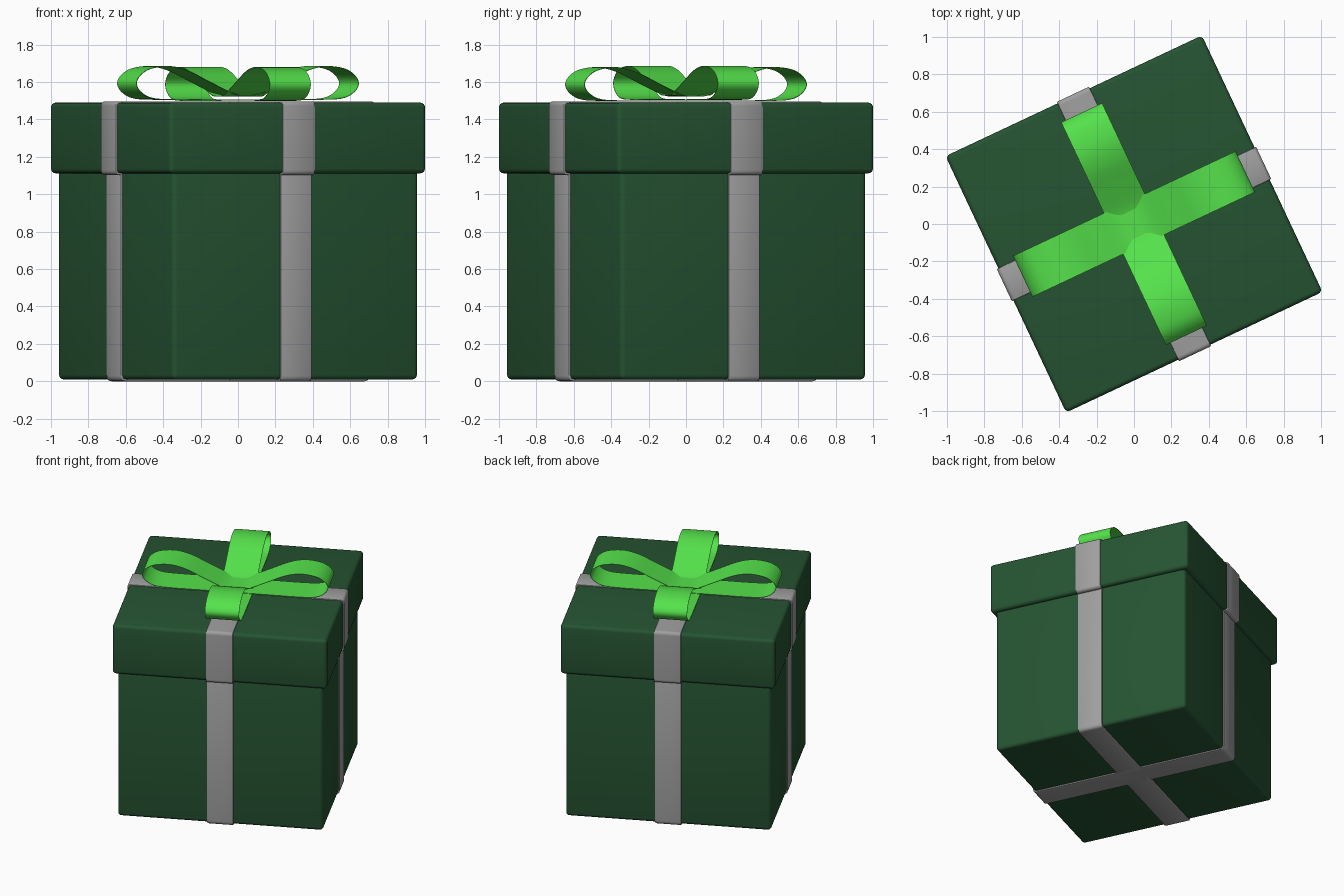
import bpy
import bmesh
import math
from mathutils import Vector, Matrix

TURN = math.radians(25.2)   # the whole gift stands turned on the floor

if "Cube" in bpy.data.objects:
    bpy.data.objects.remove(bpy.data.objects["Cube"], do_unlink=True)


def material(name, rgb):
    mat = bpy.data.materials.new(name)
    mat.use_nodes = True
    colour = (*rgb, 1)
    mat.diffuse_color = colour
    bsdf = next(n for n in mat.node_tree.nodes if n.type == "BSDF_PRINCIPLED")
    bsdf.inputs["Base Color"].default_value = colour
    bsdf.inputs["Roughness"].default_value = 0.6
    return mat


paper = material("dark green paper", (0.019, 0.088, 0.032))
silver = material("grey ribbon", (0.35, 0.35, 0.35))
bright = material("bright green ribbon", (0.09, 0.76, 0.07))


def add_object(name, bm, mat, turn):
    mesh = bpy.data.meshes.new(name)
    bm.to_mesh(mesh)
    bm.free()
    mesh.materials.append(mat)
    obj = bpy.data.objects.new(name, mesh)
    obj.rotation_euler.z = turn
    bpy.context.collection.objects.link(obj)
    return obj


def finish(obj, bevel, segments):
    """Bevel the hard edges, apply all modifiers and shade smooth."""
    if bevel:
        mod = obj.modifiers.new("soft edges", "BEVEL")
        mod.width = bevel
        mod.segments = segments
        mod.limit_method = "ANGLE"
        mod.angle_limit = math.radians(50)
    bpy.ops.object.select_all(action="DESELECT")
    obj.select_set(True)
    bpy.context.view_layer.objects.active = obj
    for mod in list(obj.modifiers):
        bpy.ops.object.modifier_apply(modifier=mod.name)
    bpy.ops.object.shade_smooth_by_angle(angle=math.radians(45))


def box(name, half, bottom, top):
    bm = bmesh.new()
    size = Matrix.Diagonal((2 * half, 2 * half, top - bottom, 1))
    place = Matrix.Translation((0, 0, (bottom + top) / 2))
    bmesh.ops.create_cube(bm, size=1, matrix=place @ size)
    finish(add_object(name, bm, paper, TURN), 0.025, 4)


def strip(name, path, half_width, thickness, mat, turn, closed=False, bevel=0):
    """Sweep a flat ribbon along a path of (distance, height) points."""
    bm = bmesh.new()
    rows = [[bm.verts.new((p[0], side * half_width, p[1])) for side in (-1, 1)]
            for p in path]
    pairs = list(zip(rows, rows[1:]))
    if closed:
        pairs.append((rows[-1], rows[0]))
    for a, b in pairs:
        bm.faces.new((a[0], a[1], b[1], b[0]))
    obj = add_object(name, bm, mat, TURN + turn)
    solid = obj.modifiers.new("thickness", "SOLIDIFY")
    solid.thickness = thickness
    solid.offset = 0
    finish(obj, bevel, 2)


def rounded(points, radius, steps=6):
    """Replace the inner corners of a polyline with small curves."""
    pts = [Vector(p) for p in points]
    out = [pts[0]]
    for a, b, c in zip(pts, pts[1:], pts[2:]):
        start = b + (a - b).normalized() * radius
        end = b + (c - b).normalized() * radius
        for i in range(steps + 1):
            t = i / steps
            out.append(start.lerp(b, t).lerp(b.lerp(end, t), t))
    return out + [pts[-1]]


def smooth_loop(points, steps=6):
    """Closed smooth curve through the given points."""
    pts = [Vector(p) for p in points]
    n = len(pts)
    out = []
    for i in range(n):
        a, b, c, d = (pts[(i + k) % n] for k in (-1, 0, 1, 2))
        for s in range(steps):
            t = s / steps
            out.append(0.5 * (2 * b + (c - a) * t
                              + (2 * a - 5 * b + 4 * c - d) * t ** 2
                              + (3 * b - a - 3 * c + d) * t ** 3))
    return out


# Box and lid
box("box_body", 0.725, 0.01, 1.15)
box("box_lid", 0.7575, 1.112, 1.49)

# Grey bands wrapped round the body and the lid, crossing at right angles
SIDE, LID_SIDE, RIM = 0.728, 0.7605, 1.109
body_path = rounded([(-SIDE, 1.13), (-SIDE, 0.006), (SIDE, 0.006), (SIDE, 1.13)], 0.025)
lid_path = rounded([(-0.73, RIM), (-LID_SIDE, RIM), (-LID_SIDE, 1.491),
                    (LID_SIDE, 1.491), (LID_SIDE, RIM), (0.73, RIM)], 0.02)

# Bow ribbon: centre dip, out over the loop and back along the lid
half_loop = [(0.08, 1.538), (0.22, 1.6), (0.35, 1.66), (0.46, 1.684),
             (0.57, 1.672), (0.632, 1.637), (0.656, 1.593), (0.632, 1.549),
             (0.57, 1.516), (0.46, 1.507), (0.2, 1.507)]
mirrored = [(-s, z) for s, z in reversed(half_loop)]
bow_path = smooth_loop([(0, 1.53)] + half_loop + mirrored)

for label, turn, drop in (("across", 0, 0), ("lengthways", math.pi / 2, 0.006)):
    strip("body_band_" + label, body_path, 0.092, 0.012, silver, turn, bevel=0.004)
    strip("lid_band_" + label, lid_path, 0.095, 0.012, silver, turn, bevel=0.004)
    lowered = [(p.x, p.y - drop) for p in bow_path]
    strip("bow_" + label, lowered, 0.121, 0.003, bright, turn, closed=True)
